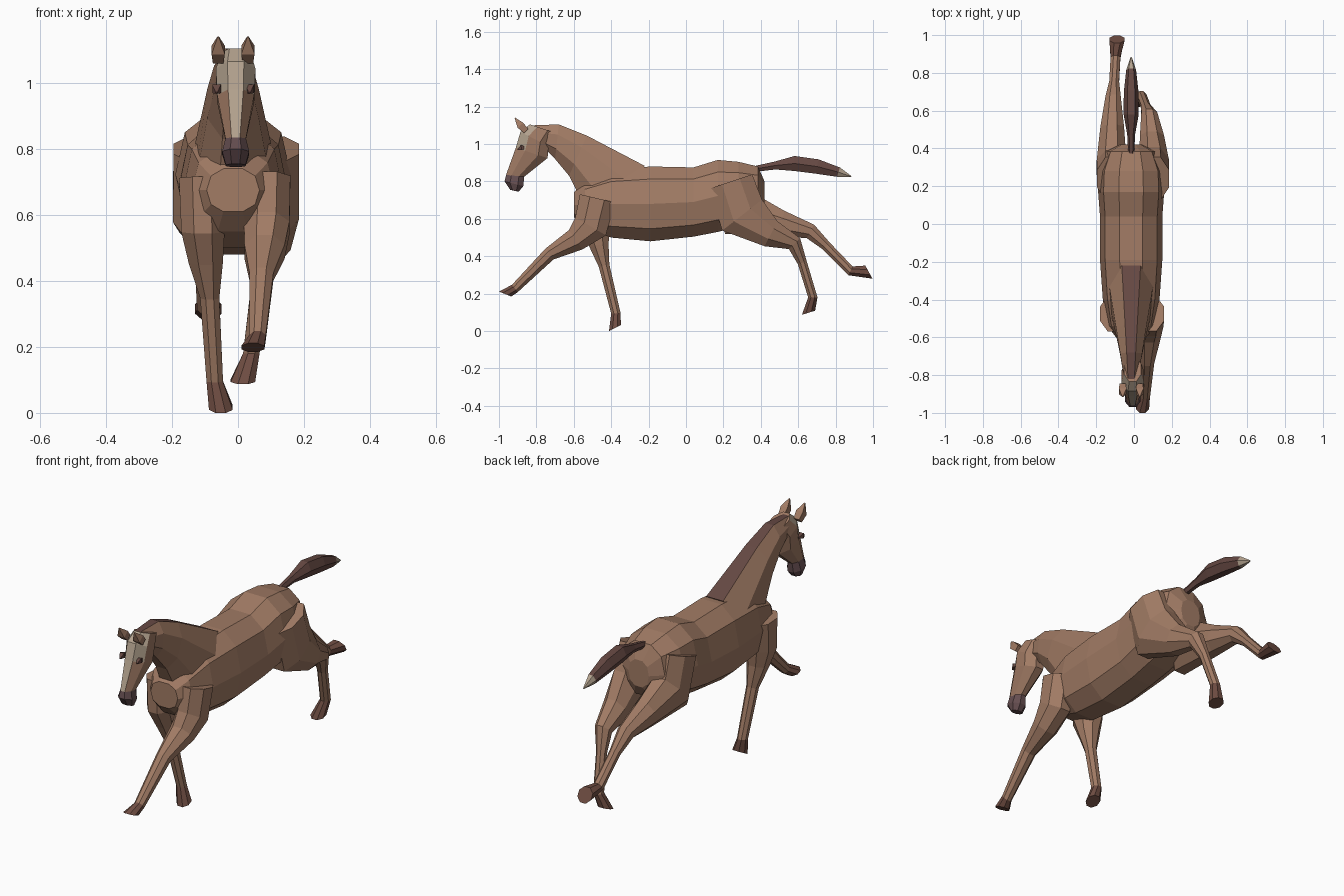
import bpy, bmesh, math
from mathutils import Vector, Matrix

if "Cube" in bpy.data.objects:
    bpy.data.objects.remove(bpy.data.objects["Cube"])

CX = -0.015


def material(name, *rgb):
    m = bpy.data.materials.new(name)
    m.diffuse_color = (*rgb, 1)
    m.use_nodes = True
    m.node_tree.nodes["Principled BSDF"].inputs["Base Color"].default_value = m.diffuse_color
    return m


COAT = material("coat", .36, .20, .13)
DARK = material("dark_hair", .13, .065, .055)
HOOF = material("hoof_brown", .16, .075, .055)
SKIN = material("muzzle_skin", .13, .075, .08)
PALE = material("pale_hair", .45, .36, .27)


# Skin faceted rings; section = x, front/top point (y,z), back/bottom point (y,z), half width
def loft(name, sections, sides=8, mats=(COAT,), pick=lambda i, j: 0, power=1.0):
    bm = bmesh.new()
    rings = []
    angles = [math.pi / 2 + (j + 0.5) * math.tau / sides for j in range(sides)]
    cs = [math.copysign(abs(math.cos(a)) ** power, math.cos(a)) for a in angles]
    sn = [math.copysign(abs(math.sin(a)) ** power, math.sin(a)) for a in angles]
    cm, sm = max(map(abs, cs)), max(map(abs, sn))
    for x, ya, za, yb, zb, hw in sections:
        a, b = Vector((x, ya, za)), Vector((x, yb, zb))
        mid, half = (a + b) / 2, (a - b) / 2
        rings.append([bm.verts.new(mid + Vector((hw * c / cm, 0, 0)) + half * (s / sm))
                      for c, s in zip(cs, sn)])
    for i in range(len(rings) - 1):
        for j in range(sides):
            k = (j + 1) % sides
            f = bm.faces.new((rings[i][j], rings[i][k], rings[i + 1][k], rings[i + 1][j]))
            f.material_index = pick(i, j)
    for ring, i in ((rings[0], 0), (rings[-1], len(rings) - 2)):
        bm.faces.new(ring).material_index = pick(i, 1)
    bmesh.ops.recalc_face_normals(bm, faces=bm.faces)
    me = bpy.data.meshes.new(name)
    bm.to_mesh(me)
    bm.free()
    for m in mats:
        me.materials.append(m)
    ob = bpy.data.objects.new(name, me)
    bpy.context.collection.objects.link(ob)


# Tapered limb along (y, z, radius) joints, drifting in x; the end cap can be tilted
def limb(name, x0, x1, joints, mats, tilt=0, sides=8):
    pts = [Vector(p[:2]) for p in joints]
    dirs = [(b - a).normalized() for a, b in zip(pts, pts[1:])]
    last = len(pts) - 1
    sections = []
    for i, (p, joint) in enumerate(zip(pts, joints)):
        t = (dirs[max(i - 1, 0)] + dirs[min(i, last - 1)]).normalized()
        n = Vector((t.y, -t.x))
        if i == last:
            n = Matrix.Rotation(math.radians(tilt), 2) @ n
        r = joint[2]
        a, b = p + n * r, p - n * r
        x = x0 + (x1 - x0) * (i / last) ** 1.7
        sections.append((x, *a, *b, min(r, .045 + .25 * r)))
    loft(name, sections, sides, mats, lambda i, j: int(i == last - 1))


# Barrel, chest and rump: y, top, bottom, half width
loft("body", [(CX, y, top, y, low, w) for y, top, low, w in [
    (-.60, .74, .61, .08),
    (-.54, .80, .55, .125),
    (-.40, .86, .50, .15),
    (-.19, .88, .48, .165),
    (.04, .875, .505, .165),
    (.17, .915, .53, .175),
    (.28, .905, .56, .17),
    (.385, .88, .60, .13),
    (.42, .80, .66, .06)]], sides=10, power=.85)

# Neck, with the mane along the crest
loft("neck", [(CX, *s) for s in [
    (-.82, 1.10, -.76, .98, .04),
    (-.68, 1.105, -.70, .92, .058),
    (-.53, 1.045, -.625, .83, .078),
    (-.22, .883, -.50, .58, .12)]],
    mats=(COAT, DARK), pick=lambda i, j: int(j == 7))


# Head with pale blaze and dark muzzle
def head_colour(i, j):
    return 2 if i >= 3 else int(j == 7 or (i < 2 and j in (0, 6)))


loft("head", [(-.007, *s) for s in [
    (-.835, 1.105, -.70, 1.06, .045),
    (-.885, 1.065, -.735, .99, .06),
    (-.91, .98, -.74, .925, .056),
    (-.962, .835, -.865, .825, .031),
    (-.97, .80, -.87, .775, .041),
    (-.94, .755, -.895, .745, .03)]],
    mats=(COAT, PALE, SKIN), pick=head_colour)

# Ears and eyes, one on each side
for side, label in ((-1, "left"), (1, "right")):
    limb(label + "_ear", CX + side * .045, CX + side * .045,
         [(-.855, 1.07, .016), (-.885, 1.10, .02), (-.915, 1.14, .002)], (COAT,  COAT), sides=4)
    limb(label + "_eye", CX + side * .05, CX + side * .05,
         [(-.90, .97, .003), (-.88, .982, .013), (-.85, .98, .004)], (DARK, DARK), sides=4)

# Legs in gallop: shared shoulder and thigh, then the joints down to the sole
shoulder = (-.475, .71, .095)
thigh = [(.24, .80, .12), (.30, .62, .135)]
limb("right_front_leg", .09, .045, [
    shoulder, (-.51, .56, .095), (-.59, .488, .063), (-.73, .412, .036),
    (-.915, .228, .025), (-.967, .198, .035)], (COAT, HOOF), 38)
limb("left_front_leg", -.11, -.052, [
    shoulder, (-.485, .55, .082), (-.465, .46, .052), (-.438, .35, .029),
    (-.375, .095, .025), (-.38, .016, .036)], (COAT, HOOF), 31)
limb("right_hind_leg", .11, .015, thigh + [
    (.455, .52, .075), (.58, .468, .042), (.622, .365, .025),
    (.678, .18, .025), (.655, .098, .037)], (COAT, HOOF), 33)
limb("left_hind_leg", -.12, -.09, thigh + [
    (.51, .575, .07), (.665, .533, .041), (.75, .455, .026),
    (.88, .322, .026), (.978, .315, .04)], (COAT, HOOF), 33)

# Tail streaming backwards with a pale tip
limb("tail", CX, CX, [
    (.375, .868, .016), (.475, .885, .021), (.58, .896, .04),
    (.70, .88, .039), (.815, .85, .026), (.883, .826, .003)], (DARK, PALE), sides=6)
